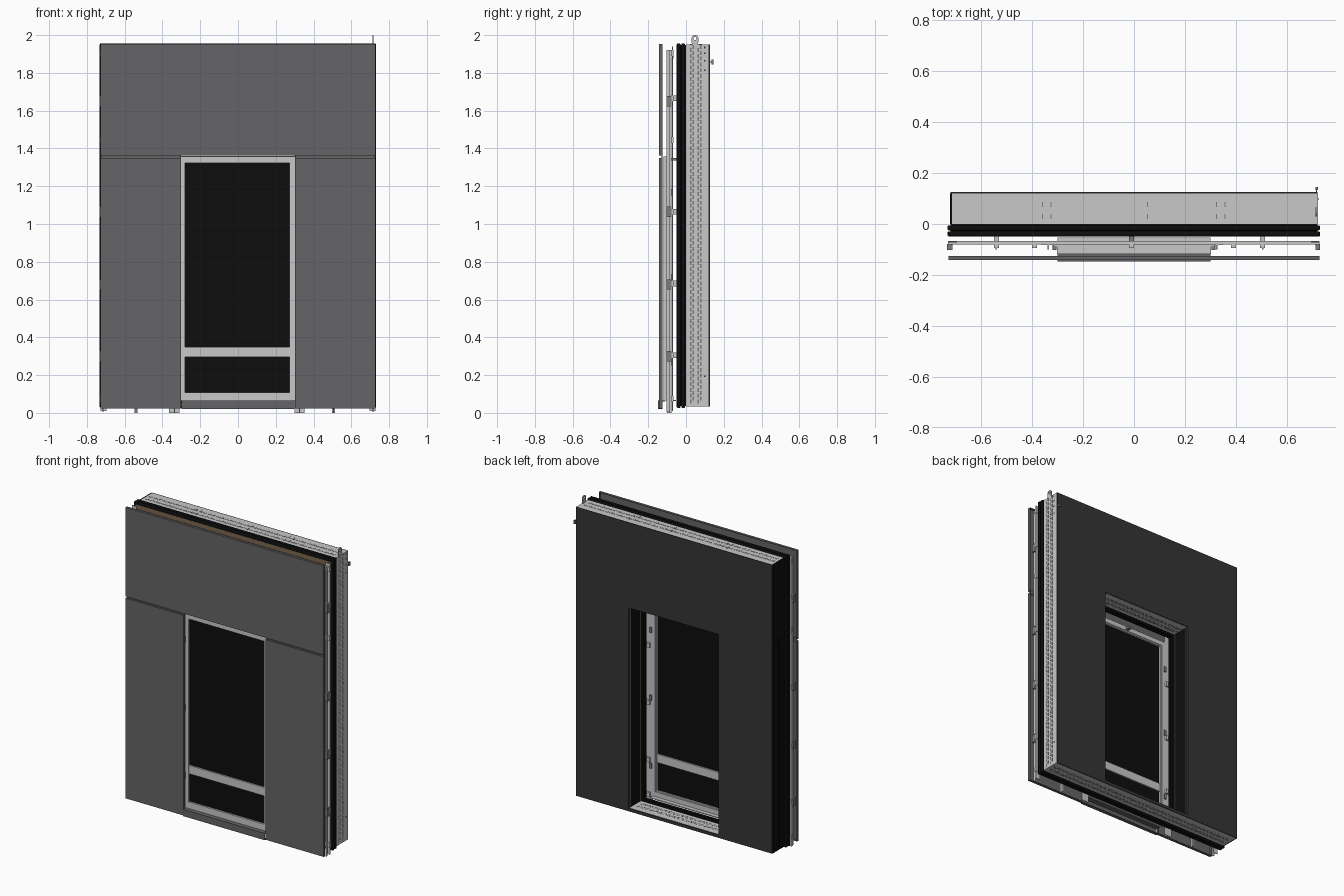
import bpy, bmesh, math


def material(name, rgb):
    m = bpy.data.materials.new(name)
    m.diffuse_color = (*rgb, 1)
    return m


CLAD = material("cladding grey", (0.13, 0.13, 0.135))
BOARD = material("dark board grey", (0.036, 0.036, 0.036))
STEEL = material("light steel", (0.58, 0.58, 0.58))
SLOT = material("slot grey", (0.2, 0.2, 0.2))
BLACK = material("rubber black", (0.004, 0.004, 0.004))
TAN = material("tan sheathing", (0.2, 0.14, 0.08))


def finish(name, bm, mat, bevel=0):
    bmesh.ops.recalc_face_normals(bm, faces=bm.faces)
    me = bpy.data.meshes.new(name)
    bm.to_mesh(me)
    bm.free()
    me.materials.append(mat)
    ob = bpy.data.objects.new(name, me)
    bpy.context.collection.objects.link(ob)
    if bevel:
        mod = ob.modifiers.new("rounding", "BEVEL")
        mod.width, mod.segments = bevel, 3
    return ob


def boxes(name, mat, items, bevel=0):
    """One object from boxes given as x0, x1, y0, y1, z0, z1."""
    bm = bmesh.new()
    for x0, x1, y0, y1, z0, z1 in items:
        vs = bmesh.ops.create_cube(bm, size=1)["verts"]
        for v in vs:
            v.co = (x0 if v.co.x < 0 else x1,
                    y0 if v.co.y < 0 else y1,
                    z0 if v.co.z < 0 else z1)
    return finish(name, bm, mat, bevel)


def loop_solid(name, mat, outer, inner, place, d0, d1, bevel=0):
    """Plate with a hole: two matching outlines, bridged and given thickness."""
    bm = bmesh.new()
    n = len(outer)
    rows = [[bm.verts.new(place(p, d)) for p in pts]
            for pts, d in ((outer, d0), (outer, d1), (inner, d1), (inner, d0))]
    for a in range(4):
        b = (a + 1) % 4
        for i in range(n):
            j = (i + 1) % n
            bm.faces.new((rows[a][i], rows[a][j], rows[b][j], rows[b][i]))
    return finish(name, bm, mat, bevel)


def rect(x0, x1, z0, z1):
    return [(x0, z0), (x1, z0), (x1, z1), (x0, z1)]


def frame(name, mat, outer, inner, y0, y1, bevel=0):
    return loop_solid(name, mat, rect(*outer), rect(*inner),
                      lambda p, d: (p[0], d, p[1]), y0, y1, bevel)


OPEN = (-0.325, 0.333, 0.055, 1.385)

# Back board and the wall layers around the opening
frame("back_board", BOARD, (-0.72, 0.72, 0.035, 1.95), OPEN, 0.12, 0.126)
frame("sheathing_core", BLACK, (-0.72, 0.72, 0.036, 1.948), OPEN, -0.046, 0.0)
frame("front_sheathing", TAN, (-0.718, 0.718, 0.04, 1.94),
      (-0.33, 0.338, 0.05, 1.39), -0.05, -0.046)
for i, y in enumerate((-0.049, -0.025)):
    frame(f"perimeter_gasket_{i + 1}", BLACK, (-0.732, 0.73, 0.026, 1.956),
          (-0.70, 0.70, 0.056, 1.926), y, y + 0.02, 0.006)
    frame(f"opening_gasket_{i + 1}", BLACK, (-0.34, 0.348, 0.045, 1.40),
          (-0.315, 0.323, 0.062, 1.375), y, y + 0.02, 0.005)

# Steel stud frame between the board and the sheathing
boxes("perimeter_studs", STEEL, [
    (-0.715, 0.72, 0.0, 0.12, 1.90, 1.95),
    (-0.715, 0.72, 0.0, 0.12, 0.035, 0.056),
    (0.68, 0.722, 0.0, 0.12, 0.036, 1.949),
    (-0.715, -0.68, 0.0, 0.12, 0.036, 1.949)])
boxes("opening_header", STEEL, [(-0.34, 0.345, 0.0, 0.12, 1.384, 1.42)])
boxes("opening_jambs", BLACK, [(-0.36, -0.324, 0.0, 0.12, 0.056, 1.39),
                               (0.332, 0.37, 0.0, 0.12, 0.056, 1.39)])
boxes("jamb_trim", TAN, [(x - 0.002, x + 0.002, y, y + 0.008, 0.057, 1.383)
                         for x in (-0.323, 0.331) for y in (0.002, 0.108)])

# Black cover on the left side: plain above, grooved below
boxes("left_side_cover", BLACK, [
    (-0.723, -0.714, 0.0, 0.12, 1.43, 1.95),
    (-0.723, -0.714, 0.0, 0.05, 0.036, 1.425),
    (-0.723, -0.714, 0.055, 0.12, 0.036, 1.425)])

# Staggered slots in the studs: right side, bottom and opening head
side, under = [], []
for k, y in enumerate((0.021, 0.034, 0.060, 0.073)):
    for i in range(62):
        z = 0.05 + i * 0.0305 + (k % 2) * 0.015
        side.append((0.7215, 0.7228, y, y + 0.008, z, z + 0.021))
    for i in range(46):
        x = -0.70 + i * 0.0305 + (k % 2) * 0.015
        under.append((x, x + 0.021, y, y + 0.008, 0.0342, 0.0355))
        if -0.32 < x < 0.30:
            under.append((x, x + 0.021, y, y + 0.008, 1.383, 1.3845))
            under.append((x, x + 0.021, y, y + 0.008, 0.0555, 0.0565))
boxes("side_slots", SLOT, side)
boxes("track_slots", SLOT, under)
boxes("top_track_ribs", STEEL, [
    (-0.70 + i * 0.0305, -0.679 + i * 0.0305, y, y + 0.012, 1.949, 1.952)
    for i in range(46) for y in (0.026, 0.066)])
boxes("top_slots", SLOT, [(x - 0.002, x + 0.002, y, y + 0.02, 1.95, 1.953)
                          for x in (-0.36, -0.325, 0.053, 0.323, 0.358)
                          for y in (0.02, 0.066)])
boxes("side_bolt_holes", BOARD, [
    (0.7215, 0.7235, y, y + 0.009, z, z + 0.009)
    for y, z in ((0.094, 1.93), (0.094, 1.90), (0.094, 1.86), (0.094, 1.81), (0.094, 0.19))])

# Lifting lug with its eye, and the small hook at the back
N = 24
outer, inner = [], []
for i in range(N):
    a = 2 * math.pi * i / N
    c, s = math.cos(a), math.sin(a)
    outer.append((0.0475 + 0.018 * c, 1.982 + 0.018 * s if s >= 0 else 1.982 + 0.08 * s))
    inner.append((0.0475 + 0.008 * c, 1.982 + 0.008 * s))
loop_solid("lifting_lug", STEEL, outer, inner,
           lambda p, d: (d, p[0], p[1]), 0.712, 0.718)
boxes("back_hook", SLOT, [(0.712, 0.722, 0.134, 0.146, 1.845, 1.87),
                          (0.715, 0.719, 0.12, 0.136, 1.854, 1.860)])


# Cladding trays: front sheet with returned edges
def tray(name, x0, x1, z0, z1):
    f, b, t = -0.142, -0.125, 0.004
    boxes(name, CLAD, [(x0, x1, f, f + t, z0, z1),
                       (x0, x0 + t, f + t, b, z0, z1), (x1 - t, x1, f + t, b, z0, z1),
                       (x0 + t, x1 - t, f + t, b, z0, z0 + t),
                       (x0 + t, x1 - t, f + t, b, z1 - t, z1)])


tray("upper_cladding", -0.728, 0.728, 1.362, 1.952)
tray("left_cladding", -0.728, -0.302, 0.022, 1.35)
tray("right_cladding", 0.302, 0.728, 0.022, 1.35)
boxes("joint_strip", CLAD, [(-0.725, -0.302, -0.13, -0.125, 1.34, 1.37),
                            (0.302, 0.725, -0.13, -0.125, 1.34, 1.37)])

# Support rails behind the cladding: upright and level
uprights = []
for x, w in ((-0.54, 0.008), (-0.337, 0.027), (0.325, 0.027), (0.505, 0.008)):
    top = 1.92
    uprights += [(x - w, x + w, -0.082, -0.078, 0.0, top),
                 (x - 0.003, x + 0.003, -0.100, -0.078, 0.0, top)]
for s in (-1, 1):
    xa, xb = sorted((s * 0.728, s * 0.695))
    uprights += [(xa, xb, -0.073, -0.069, 0.01, 1.94)]
    xa, xb = sorted((s * 0.718, s * 0.712))
    uprights += [(xa, xb, -0.102, -0.085, 0.005, 1.92)]
boxes("upright_rails", STEEL, uprights)
level = [(-0.73, 0.728, -0.08, -0.066, z, z + 0.03) for z in (1.43, 1.65, 1.89)]
for z in (0.06, 0.29, 0.67, 1.05):
    level += [(-0.73, -0.315, -0.08, -0.066, z, z + 0.03),
              (0.315, 0.728, -0.08, -0.066, z, z + 0.03)]
boxes("level_rails", STEEL, level)
boxes("rail_brackets", STEEL, [
    (x - 0.01, x + 0.01, -0.094, -0.066, 1.875, 1.915) for x in (-0.54, -0.39, -0.01, 0.39, 0.505)]
    + [(x - 0.01, x + 0.01, -0.07, -0.046, z, z + 0.03)
       for x in (-0.54, 0.505) for z in (0.29, 0.67, 1.05, 1.65)])
boxes("edge_clips", SLOT, [
    (min(a, b), max(a, b), -0.103, -0.078, z - 0.027, z + 0.027)
    for a, b in ((-0.734, -0.712), (0.712, 0.729)) for z in (0.30, 0.68, 1.065, 1.65)])

# Window: frame, transom, glass, ledge and sill
frame("window_frame", STEEL, (-0.302, 0.302, 0.065, 1.358),
      (-0.28, 0.273, 0.108, 1.322), -0.118, -0.082)
frame("window_rear_flange", STEEL, (-0.315, 0.315, 0.062, 1.36),
      (-0.288, 0.281, 0.10, 1.33), -0.09, -0.078)
boxes("window_transom", STEEL, [(-0.281, 0.274, -0.116, -0.084, 0.295, 0.35)])
boxes("window_glass", BLACK, [(-0.285, 0.278, -0.106, -0.094, 0.10, 1.33)])
boxes("window_ledge", STEEL, [(-0.30, 0.30, -0.08, -0.052, 0.062, 0.068)])
boxes("window_brackets", SLOT, [
    (s * 0.312 - 0.008, s * 0.312 + 0.008, -0.102, -0.07, z, z + 0.035)
    for s in (-1, 1) for z in (0.25, 0.7, 1.15)]
    + [(-0.02, 0.0, -0.08, -0.05, 1.335, 1.35)])
boxes("window_sill", CLAD, [(-0.30, 0.30, -0.147, -0.143, 0.02, 0.065),
                            (-0.30, 0.30, -0.143, -0.112, 0.06, 0.065),
                            (-0.30, 0.30, -0.143, -0.125, 0.02, 0.024)])
